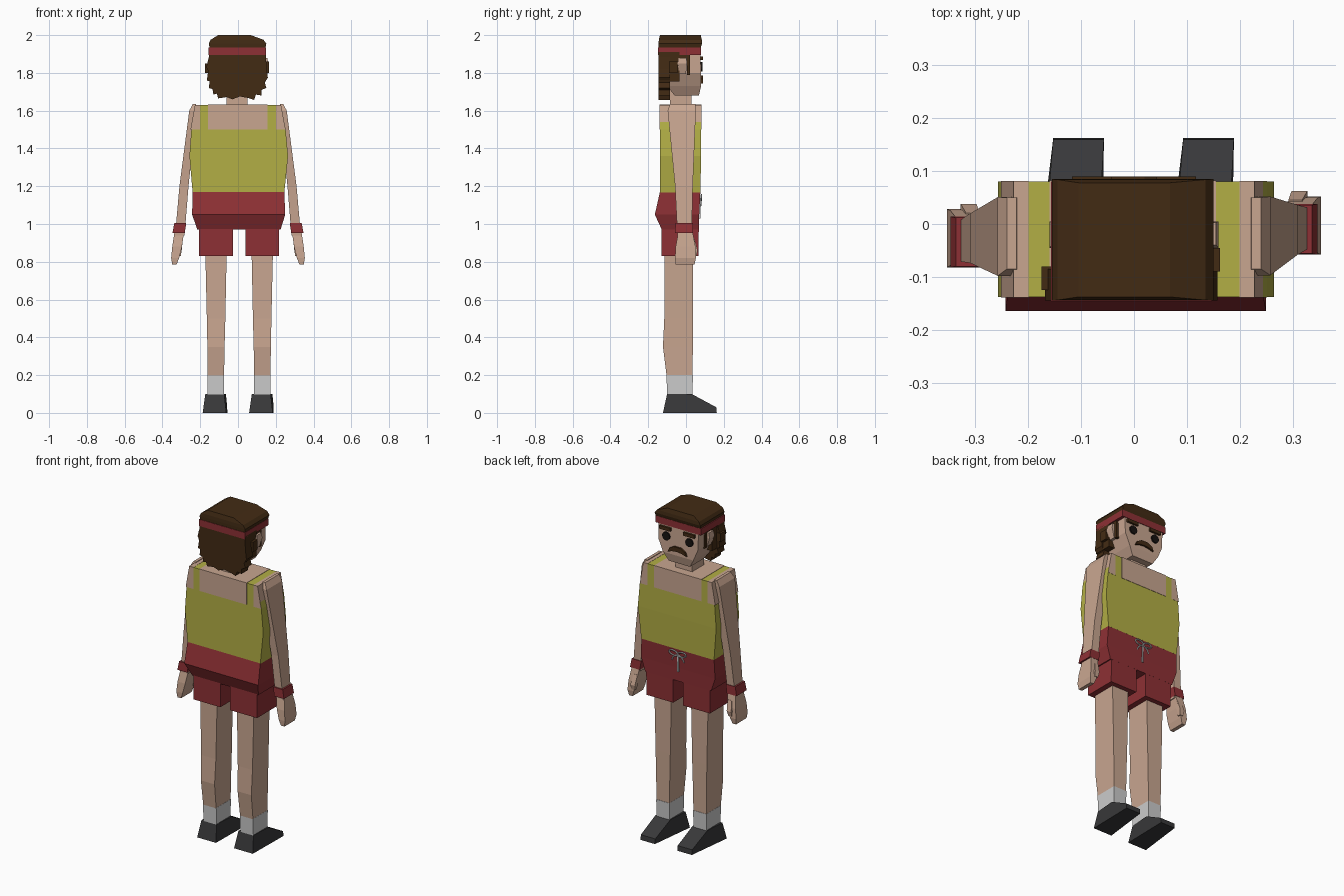
import bpy, bmesh, math
from mathutils import Vector


def material(name, rgb):
    m = bpy.data.materials.new(name)
    m.diffuse_color = (*rgb, 1)
    return m


SKIN = material("skin", (0.58, 0.38, 0.28))
YELLOW = material("yellow", (0.45, 0.43, 0.06))
RED = material("red", (0.27, 0.03, 0.035))
BROWN = material("brown", (0.055, 0.024, 0.007))
DARK = material("dark", (0.04, 0.04, 0.042))
BLACK = material("black", (0.008, 0.006, 0.005))
WHITE = material("sock_grey", (0.55, 0.55, 0.55))


def finish(name, bm, mat):
    bmesh.ops.recalc_face_normals(bm, faces=bm.faces)
    me = bpy.data.meshes.new(name)
    bm.to_mesh(me)
    bm.free()
    me.materials.append(mat)
    ob = bpy.data.objects.new(name, me)
    bpy.context.collection.objects.link(ob)
    return ob


def loft(name, mat, rings, side=1, dx=0.0, dy=0.0):
    """Four-sided solid through rings (z, x0, x1, y0, y1); side=-1 mirrors it."""
    bm = bmesh.new()
    prev = None
    for z, x0, x1, y0, y1 in rings:
        ring = [bm.verts.new((side * x + dx, y + dy, z))
                for x, y in ((x0, y0), (x1, y0), (x1, y1), (x0, y1))]
        if prev:
            for i in range(4):
                j = (i + 1) % 4
                bm.faces.new((prev[i], prev[j], ring[j], ring[i]))
        else:
            bm.faces.new(ring)
        prev = ring
    bm.faces.new(prev)
    return finish(name, bm, mat)


def box(name, mat, x0, x1, y0, y1, z0, z1, side=1):
    return loft(name, mat, [(z0, x0, x1, y0, y1), (z1, x0, x1, y0, y1)], side)


def slab(name, mat, outline, y0, y1):
    """Outline in x, z extruded along y."""
    bm = bmesh.new()
    face = bm.faces.new([bm.verts.new((x, y0, z)) for x, z in outline])
    new = bmesh.ops.extrude_face_region(bm, geom=[face])["geom"]
    bmesh.ops.translate(bm, vec=(0, y1 - y0, 0),
                        verts=[v for v in new if isinstance(v, bmesh.types.BMVert)])
    return finish(name, bm, mat)


# Sleeveless shirt with a square skin neckline
loft("shirt", YELLOW, [(1.165, -.24, .245, -.138, .076), (1.36, -.257, .265, -.138, .08),
                       (1.5, -.247, .252, -.138, .08), (1.63, -.225, .227, -.138, .08)])
box("neckline_skin", SKIN, -.16, .155, -.14, .082, 1.5, 1.632)
loft("neck", SKIN, [(1.62, -.062, .05, -.085, .03), (1.72, -.062, .05, -.085, .03)])

# Shorts
loft("shorts", RED, [(.97, -.215, .225, -.128, .068), (1.05, -.243, .25, -.165, .07),
                     (1.17, -.24, .245, -.138, .076)])

# Paired limbs
for s, tag in ((-1, "left"), (1, "right")):
    dx = .006
    dy = -.012 + .012 * s
    loft(tag + "_shorts_leg", RED, [(.83, .033, .212, -.13, .066), (1.0, .033, .212, -.13, .068)], s, dx)
    loft(tag + "_leg", SKIN, [(.19, .08, .166, -.102, .035), (.35, .077, .168, -.122, .036),
                              (.5, .073, .171, -.115, .037), (.9, .065, .18, -.113, .037)], s, dx)
    loft(tag + "_sock", WHITE, [(.08, .08, .166, -.1, .033), (.2, .079, .167, -.103, .037)], s, dx)
    toe = .008 * s
    slab_pts = [(-.122, 0), (.163, 0), (.16, .03), (.03, .1), (-.1, .1)]
    shoe = slab(tag + "_shoe", DARK, slab_pts, -.05, .05)
    for v in shoe.data.vertices:
        y, x, z = v.co
        width = 1.25 - .25 * z / .1 if y < 0.1 else .96
        cx = s * .123 + dx + (.018 * (y + .1) / .26 - .006)
        v.co = (cx + x * width, y, z)
    bm = bmesh.new()
    bm.from_mesh(shoe.data)
    bmesh.ops.recalc_face_normals(bm, faces=bm.faces)
    bm.to_mesh(shoe.data)
    bm.free()

    # Armhole, arm, wristband, hand
    loft(tag + "_armhole_skin", SKIN, [(1.5, .2, .2515, -.139, .081),
                                       (1.631, .2, .228, -.139, .081)], s)
    arm = loft(tag + "_arm", SKIN, [(.94, .283, .333, -.045, .03), (1.2, .262, .31, -.058, .036),
                                    (1.6, .22, .258, -.097, .052), (1.635, .222, .24, -.085, .05)], s)
    for v in arm.data.vertices:
        v.co.y += dy * (1.63 - v.co.z) / .65
    loft(tag + "_wristband", RED, [(.952, .282, .347, -.058, .038),
                                   (1.005, .274, .337, -.056, .036)], s, 0, dy)
    loft(tag + "_hand", SKIN, [(.785, .325, .348, -.055, .045), (.82, .312, .354, -.058, .052),
                               (.88, .297, .348, -.055, .05), (.96, .285, .336, -.04, .035)], s, 0, dy)
    loft(tag + "_thumb", SKIN, [(.83, .303, .325, .035, .055), (.86, .298, .328, .035, .062),
                                (.92, .292, .318, .015, .045)], s, 0, dy)

    # Hair beside the face, ear, eye, brow
    box(tag + "_side_hair", BROWN, .11, .148, -.145, -.035, 1.755, 1.91, s)
    box(tag + "_sideburn", BROWN, .11, .142, -.04, .02, 1.865, 1.91, s)
    box(tag + "_sideburn_tip", BROWN, .11, .142, .004, .022, 1.79, 1.87, s)
    loft(tag + "_ear", SKIN, [(1.795, .12, .142, -.035, .0), (1.85, .12, .16, -.045, .005),
                              (1.88, .12, .155, -.04, .003)], s)
    box(tag + "_eyebrow", BROWN, .043, .117, .07, .09, 1.868, 1.888, s)
    bpy.ops.mesh.primitive_cylinder_add(vertices=12, radius=.025, depth=.012,
                                        location=(s * .077 - .003, .081, 1.832),
                                        rotation=(math.pi / 2, 0, 0))
    eye = bpy.context.object
    eye.name = tag + "_eye"
    eye.data.materials.append(BLACK)

# Head tapering to the chin
loft("head", SKIN, [(1.68, -.075, .067, -.06, .068), (1.73, -.105, .097, -.1, .08),
                    (1.8, -.135, .128, -.12, .079), (1.95, -.138, .13, -.12, .076)])
slab("moustache", BROWN, [(-.065, 1.745), (-.03, 1.755), (0, 1.758), (.03, 1.755), (.06, 1.745),
                          (.05, 1.768), (.02, 1.785), (-.025, 1.785), (-.055, 1.768)], .07, .09)

# Hair crown, ragged back hair, headband
loft("hair_crown", BROWN, [(1.92, -.148, .143, -.144, .074), (1.955, -.155, .15, -.145, .085),
                           (1.975, -.145, .135, -.144, .084), (2.0, -.105, .068, -.138, .078)])
slab("back_hair", BROWN, [(-.15, 1.93), (-.155, 1.88), (-.168, 1.83), (-.158, 1.81), (-.165, 1.76),
                          (-.15, 1.755), (-.155, 1.72), (-.135, 1.715), (-.13, 1.685), (-.112, 1.69),
                          (-.105, 1.665), (-.06, 1.672), (-.03, 1.66), (.01, 1.675), (.05, 1.668),
                          (.085, 1.657), (.095, 1.685), (.125, 1.68), (.125, 1.71), (.15, 1.72),
                          (.142, 1.75), (.158, 1.775), (.152, 1.82), (.145, 1.93)], -.145, -.085)
box("left_hair_tuft", BROWN, -.175, -.14, -.125, -.08, 1.8, 1.85)
box("right_hair_tuft", BROWN, .14, .163, -.09, -.045, 1.8, 1.86)
loft("headband", RED, [(1.895, -.157, .148, -.147, .08), (1.935, -.157, .148, -.147, .08)])


# Drawstring bow on the waistband
def cord(name, points, cyclic):
    cu = bpy.data.curves.new(name, "CURVE")
    cu.dimensions = "3D"
    cu.bevel_depth = .004
    cu.bevel_resolution = 1
    cu.resolution_u = 4
    sp = cu.splines.new("BEZIER")
    sp.bezier_points.add(len(points) - 1)
    for bp, p in zip(sp.bezier_points, points):
        bp.co = p
        bp.handle_left_type = bp.handle_right_type = "AUTO"
    sp.use_cyclic_u = cyclic
    cu.materials.append(WHITE)
    bpy.context.collection.objects.link(bpy.data.objects.new(name, cu))


for s, tag in ((-1, "left"), (1, "right")):
    cord(tag + "_bow_loop", [Vector((s * x, .081, z)) for x, z in
                             ((0, 1.135), (.03, 1.155), (.055, 1.145), (.035, 1.128))], True)
    cord(tag + "_bow_end", [Vector((s * x, .077, z)) for x, z in
                            ((0, 1.135), (.03, 1.115), (.04, 1.095))], False)
box("drawstring_tail", WHITE, -.004, .004, .065, .078, 1.03, 1.135)
